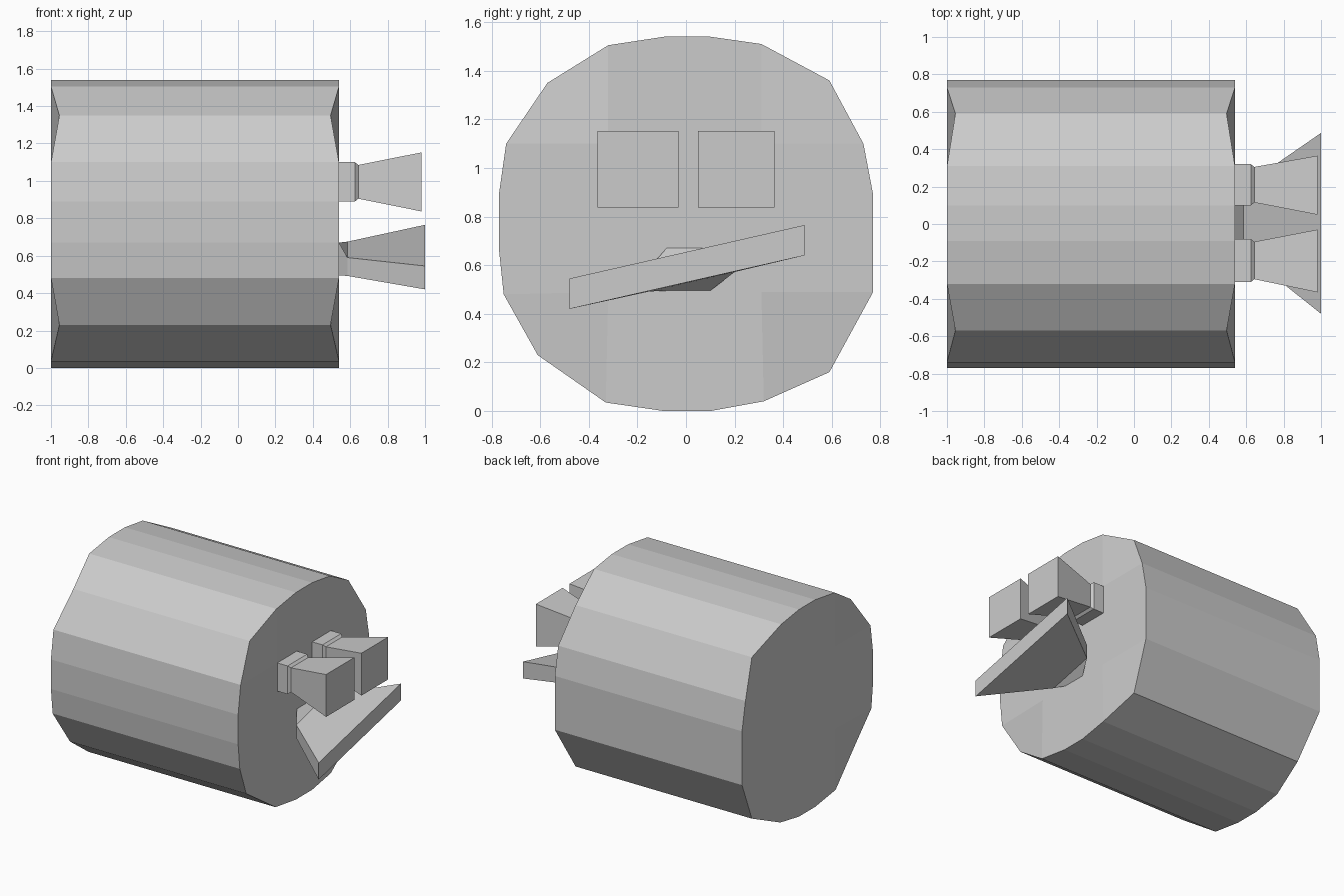
import bpy, bmesh

if "Cube" in bpy.data.objects:
    bpy.data.objects.remove(bpy.data.objects["Cube"])


def finish(name, bm):
    bmesh.ops.recalc_face_normals(bm, faces=bm.faces)
    mesh = bpy.data.meshes.new(name)
    bm.to_mesh(mesh)
    bm.free()
    obj = bpy.data.objects.new(name, mesh)
    bpy.context.collection.objects.link(obj)
    return obj


def bridge(bm, a, b):
    """Join two equal vertex rings with quads."""
    for i in range(len(a)):
        j = (i + 1) % len(a)
        bm.faces.new((a[i], a[j], b[j], b[i]))


def loft(name, rings):
    """Closed solid through rings of (x, y, z) points."""
    bm = bmesh.new()
    loops = [[bm.verts.new(p) for p in ring] for ring in rings]
    for a, b in zip(loops, loops[1:]):
        bridge(bm, a, b)
    bm.faces.new(loops[0])
    bm.faces.new(loops[-1])
    return finish(name, bm)


# Drum body: 20-sided outline (y, z); every fifth point is a pulled-in corner
outline = [(0.10, 1.54), (0.31, 1.51), (0.59, 1.36), (0.73, 1.10), (0.77, 0.89),
           (0.77, 0.67), (0.77, 0.49), (0.59, 0.16), (0.32, 0.04), (0.10, 0.0),
           (-0.09, 0.0), (-0.33, 0.035), (-0.61, 0.23), (-0.75, 0.48), (-0.77, 0.67),
           (-0.77, 0.89), (-0.74, 1.10), (-0.57, 1.35), (-0.32, 1.505), (-0.09, 1.54)]
inner = [(0.31, 1.10), (0.31, 0.49), (-0.32, 0.49), (-0.32, 1.10)]

bm = bmesh.new()
ends = []
for x, corner_x in ((-1.0, -0.955), (0.54, 0.495)):
    ring = [bm.verts.new((corner_x if i % 5 == 2 else x, y, z))
            for i, (y, z) in enumerate(outline)]
    core = [bm.verts.new((x, y, z)) for y, z in inner]
    bm.faces.new(core)
    for k in range(4):
        c = 5 * k + 2
        # slanted corner patch, then the flat side patch next to it
        bm.faces.new((core[k], ring[c - 1], ring[c], ring[c + 1]))
        side = [ring[(c + n) % 20] for n in range(1, 5)]
        bm.faces.new([core[k]] + side + [core[(k + 1) % 4]])
    ends.append(ring)
bridge(bm, *ends)
finish("drum_body", bm)


# Two flared square nozzles on the end face
def rect(x, y0, y1, z0, z1):
    return [(x, y0, z0), (x, y1, z0), (x, y1, z1), (x, y0, z1)]


for name, (b0, b1), (f0, f1) in (("nozzle_right", (0.10, 0.32), (0.05, 0.365)),
                                 ("nozzle_left", (-0.31, -0.08), (-0.365, -0.03))):
    loft(name, [rect(0.53, b0, b1, 0.89, 1.10),
                rect(0.625, b0, b1, 0.89, 1.10),
                rect(0.643, b0 + 0.015, b1 - 0.015, 0.905, 1.085),
                rect(0.98, f0, f1, 0.837, 1.152)])

# Wide tilted vent below the nozzles
loft("tilted_vent", [
    rect(0.54, -0.08, 0.10, 0.495, 0.67),
    [(0.585, -0.15, 0.492), (0.585, 0.20, 0.572), (0.585, 0.20, 0.675), (0.585, -0.15, 0.59)],
    [(1.0, -0.48, 0.42), (1.0, 0.487, 0.64), (1.0, 0.487, 0.765), (1.0, -0.48, 0.545)]])
